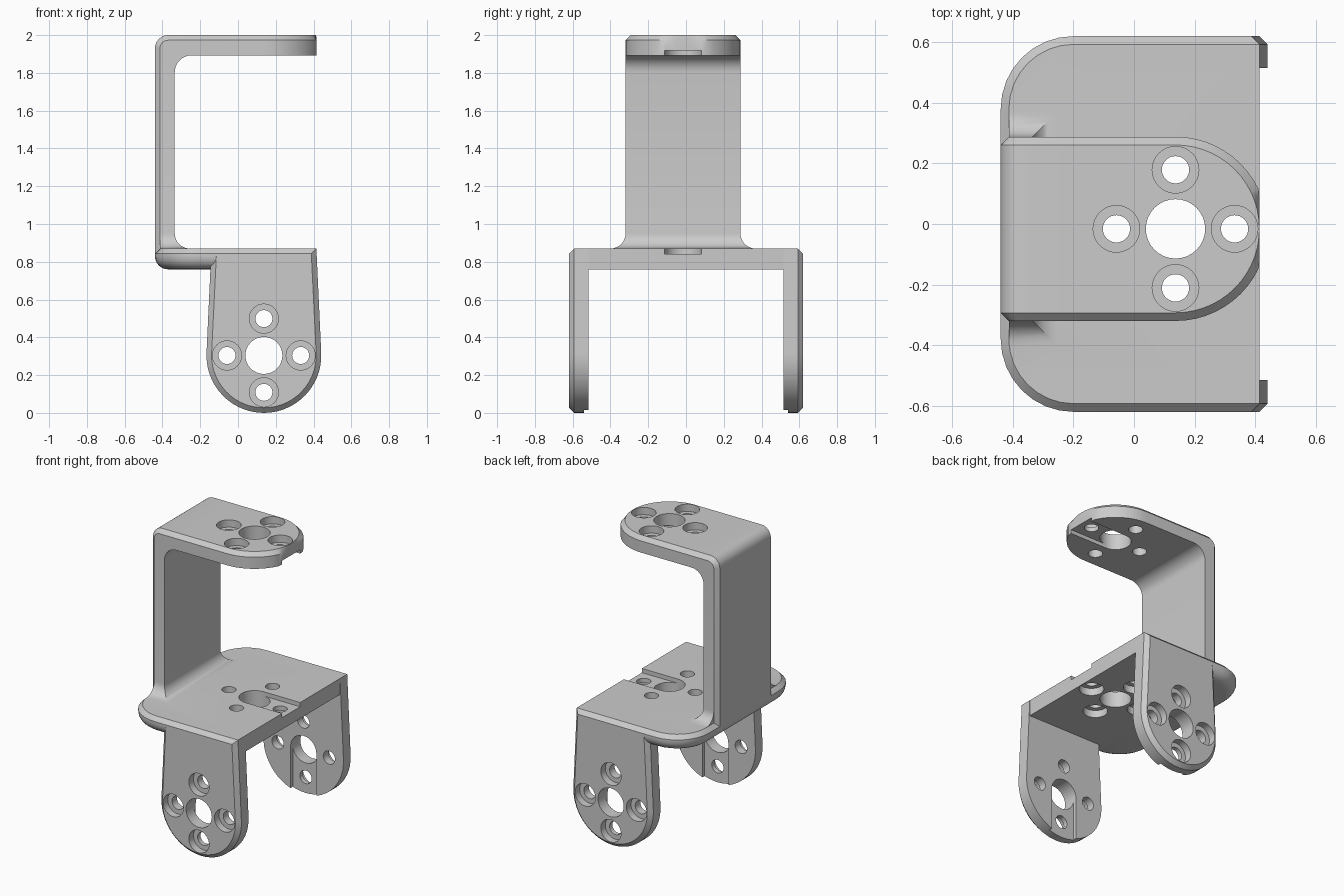
import bpy, bmesh
from math import sin, cos, pi, sqrt, radians
from mathutils import Matrix, Vector

old = bpy.data.objects.get("Cube")
if old:
    bpy.data.objects.remove(old)

metal = bpy.data.materials.new("light_grey_metal")
metal.use_nodes = True
GREY = (0.6, 0.6, 0.6, 1)
metal.diffuse_color = GREY
metal.node_tree.nodes["Principled BSDF"].inputs["Base Color"].default_value = GREY

CX, CY = 0.137, -0.016     # hole pattern centre
TIP = 0.415                # flat cut at the open side
R = 0.304                  # rounded end radius
CH = 0.027                 # chamfer
TOP, DECK, UNDER = 2.0, 0.87, 0.76
BACK, INNER = -0.44, -0.335
LEG_Y, LEG_IN = 0.62, 0.515


def make(name, bm):
    bmesh.ops.recalc_face_normals(bm, faces=bm.faces)
    mesh = bpy.data.meshes.new(name)
    bm.to_mesh(mesh)
    bm.free()
    mesh.materials.append(metal)
    ob = bpy.data.objects.new(name, mesh)
    bpy.context.collection.objects.link(ob)
    return ob


def loft(name, rings):
    """Closed solid through matching rings of points."""
    bm = bmesh.new()
    loops = [[bm.verts.new(p) for p in ring] for ring in rings]
    n = len(loops[0])
    for a, b in zip(loops, loops[1:]):
        for k in range(n):
            bm.faces.new((a[k], a[(k + 1) % n], b[(k + 1) % n], b[k]))
    bm.faces.new(loops[0])
    bm.faces.new(loops[-1])
    return make(name, bm)


def arc(cx, cy, r, start, end, steps):
    return [(cx + r * cos(radians(start + (end - start) * k / steps)),
             cy + r * sin(radians(start + (end - start) * k / steps)))
            for k in range(steps + 1)]


def boolean(target, tool, operation):
    """Apply a boolean and discard the tool."""
    mod = target.modifiers.new("boolean", 'BOOLEAN')
    mod.operation, mod.solver, mod.object = operation, 'EXACT', tool
    tool.hide_render = True
    graph = bpy.context.evaluated_depsgraph_get()
    mesh = bpy.data.meshes.new_from_object(target.evaluated_get(graph))
    target.modifiers.clear()
    target.data = mesh
    bpy.data.objects.remove(tool)


def cut_holes(target, frame):
    """Hub hole, four counterbored screw holes and a key slot; local z points out of the bored face."""
    def drill(x, y, r, low, high):
        bm = bmesh.new()
        place = frame @ Matrix.Translation((x, y, (low + high) / 2))
        bmesh.ops.create_cone(bm, cap_ends=True, segments=32, radius1=r, radius2=r,
                              depth=high - low, matrix=place)
        boolean(target, make("drill_cutter", bm), 'DIFFERENCE')

    bm = bmesh.new()
    place = frame @ Matrix.Translation((0.25, 0, -0.141)) @ Matrix.Diagonal((0.5, 0.196, 0.12, 1))
    bmesh.ops.create_cube(bm, size=1, matrix=place)
    boolean(target, make("slot_cutter", bm), 'DIFFERENCE')
    drill(0, 0, 0.098, -0.2, 0.1)
    for k in range(4):
        x, y = 0.195 * cos(k * pi / 2), 0.195 * sin(k * pi / 2)
        drill(x, y, 0.045, -0.2, 0.1)
        drill(x, y, 0.077, -0.05, 0.1)


# Deck plate: rounded rear corners, rounded underside, chamfered top
def deck_ring(z, i):
    half, r = LEG_Y - i, 0.24 - i
    side = [(TIP, half - CH), (TIP - CH, half)] + arc(BACK + 0.24, LEG_Y - 0.24, r, 90, 180, 8)
    return [(x, y, z) for x, y in side + [(x, -y) for x, y in reversed(side)]]


deck_steps = [(UNDER + 0.07 * (1 - cos(a * pi / 12)), 0.07 * (1 - sin(a * pi / 12))) for a in range(7)]
deck = loft("swivel_bracket", [deck_ring(z, i) for z, i in
                               deck_steps + [(DECK - CH, 0), (DECK, CH)]])
cut_holes(deck, Matrix.Translation((CX, CY, UNDER)) @ Matrix.Rotation(pi, 4, 'X'))


# Legs: tapered tongues with round lower ends
def leg_ring(y, i):
    top = 0.278 - i
    pts = [(CX + top, DECK - i), (CX - top, DECK - i)] + arc(CX, R, R - i, 177, 363, 28)
    return [(x, y, z) for x, z in pts]


parts = []
for side, name in ((-1, "front_leg"), (1, "rear_leg")):
    leg = loft(name, [leg_ring(side * y, i) for y, i in
                      ((LEG_IN, 0), (LEG_Y - CH, 0), (LEG_Y, CH))])
    out, down = Vector((0, side, 0)), Vector((0, 0, -1))
    frame = Matrix((down, out.cross(down), out)).transposed().to_4x4()
    cut_holes(leg, Matrix.Translation((CX, side * LEG_Y, R)) @ frame)
    parts.append(leg)


# Upper arm: straight strap with a round, flat-cut tip
def arm_ring(z, i):
    pts = [(-0.24, CY + R - i), (-0.24, CY - R + i)] + arc(CX, CY, R - i, -90, 90, 28)
    return [(min(x, TIP), y, z) for x, y in pts]


arm = loft("upper_arm", [arm_ring(z, i) for z, i in
                         ((TOP - 0.107, 0), (TOP - CH, 0), (TOP, CH))])
cut_holes(arm, Matrix.Translation((CX, CY, TOP)))
parts.append(arm)


# Back wall: curls forward at the top to meet the arm
def wall_ring(y, i):
    low = TOP - 0.107
    pts = [(-0.2, TOP - i)] + arc(BACK + 0.07, TOP - 0.07, 0.07 - i, 90, 180, 6)
    pts += [(BACK + i, DECK - 0.04), (INNER, DECK - 0.04)]
    pts += arc(INNER + 0.09, low - 0.09, 0.09, 180, 90, 8) + [(-0.2, low)]
    return [(x, y, z) for x, z in pts]


parts.append(loft("back_wall", [wall_ring(CY + y, i) for y, i in
                                ((-R, CH), (CH - R, 0), (R - CH, 0), (R, CH))]))

# Wall foot: fillet spreading onto the deck
FR = 0.08
foot = [(DECK - 0.03, FR)] + [(DECK + FR * sin(a * pi / 16), FR * (1 - cos(pi / 2 - a * pi / 16)))
                              for a in range(9)]
foot = [foot[0]] + [(DECK + FR * (1 - cos(a * pi / 16)), FR * (1 - sin(a * pi / 16))) for a in range(9)]
parts.append(loft("wall_foot", [
    [(x, CY + y, z) for x, y in ((BACK + CH, -R - o), (INNER + o, -R - o),
                                 (INNER + o, R + o), (BACK + CH, R + o))]
    for z, o in foot]))

# Weld everything into one casting
for part in parts:
    boolean(deck, part, 'UNION')

bpy.context.view_layer.objects.active = deck
deck.select_set(True)
bpy.ops.object.shade_smooth_by_angle(angle=radians(28))
